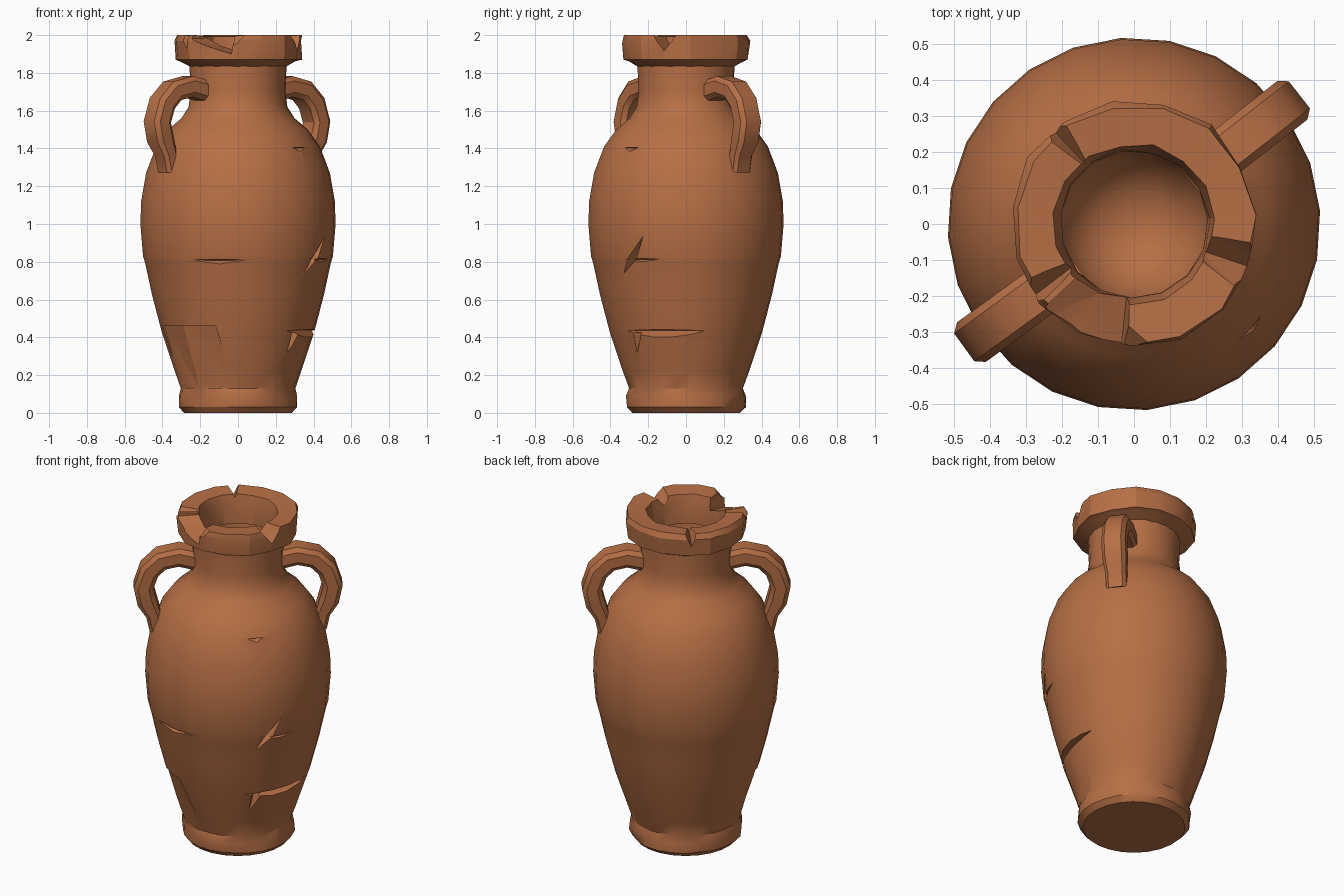
import bpy, bmesh, math, random
from mathutils import Vector

if "Cube" in bpy.data.objects:
    bpy.data.objects.remove(bpy.data.objects["Cube"])

random.seed(4)
clay = bpy.data.materials.new("terracotta")
clay.diffuse_color = (0.47, 0.16, 0.06, 1)
clay.use_nodes = True
clay.node_tree.nodes["Principled BSDF"].inputs["Base Color"].default_value = clay.diffuse_color


def cyl(a, r, z):
    a = math.radians(a)
    return Vector((r * math.cos(a), r * math.sin(a), z))


def make(name, bm):
    bmesh.ops.remove_doubles(bm, verts=bm.verts, dist=1e-5)
    bmesh.ops.recalc_face_normals(bm, faces=bm.faces)
    me = bpy.data.meshes.new(name)
    bm.to_mesh(me)
    bm.free()
    me.materials.append(clay)
    ob = bpy.data.objects.new(name, me)
    bpy.context.collection.objects.link(ob)
    return ob


def bridge(bm, rings, closed=False):
    n = len(rings[0])
    pairs = list(zip(rings, rings[1:])) + ([(rings[-1], rings[0])] if closed else [])
    for a, b in pairs:
        for i in range(n):
            j = (i + 1) % n
            bm.faces.new((a[i], a[j], b[j], b[i]))


def lathe(name, profile, sides, closed=False, jitter=0.0):
    bm = bmesh.new()
    rings = []
    for r, z in profile:
        ring = []
        for i in range(sides):
            k = random.uniform(-jitter, jitter) if r > 0 else 0
            ring.append(bm.verts.new(cyl(360 * i / sides + 4, r + k, z)))
        rings.append(ring)
    bridge(bm, rings, closed)
    return make(name, bm)


def carve(ob, chips):
    # each chip is the convex hull of (angle, radius, height) points
    for pts in chips:
        bm = bmesh.new()
        for p in pts:
            bm.verts.new(cyl(*p))
        res = bmesh.ops.convex_hull(bm, input=bm.verts)
        junk = [g for g in res["geom_interior"] if isinstance(g, bmesh.types.BMVert)]
        if junk:
            bmesh.ops.delete(bm, geom=junk, context='VERTS')
        cutter = make("chip_cutter", bm)
        cutter.hide_render = True
        mod = ob.modifiers.new("chip", 'BOOLEAN')
        mod.operation = 'DIFFERENCE'
        mod.solver = 'EXACT'
        mod.object = cutter
        bpy.context.view_layer.objects.active = ob
        bpy.ops.object.modifier_apply(modifier=mod.name)
        bpy.data.objects.remove(cutter)


def smooth(ob, deg):
    bpy.ops.object.select_all(action='DESELECT')
    ob.select_set(True)
    bpy.context.view_layer.objects.active = ob
    bpy.ops.object.shade_smooth_by_angle(angle=math.radians(deg))


def crack(a0, a1, r, z, drop=0.07, depth=0.035):
    # thin undercut crack, deepest in the middle
    m = (a0 + a1) / 2
    return [(a0, r + 0.005, z), (a1, r + 0.005, z), (m, r - depth, z - 0.004),
            (m, r + 0.07, z + 0.012), (m, r + 0.07, z - drop)]


# Body: foot, belly, shoulder, neck and hollow mouth
body = lathe("vase_body", [
    (0, 0), (0.285, 0), (0.312, 0.03), (0.316, 0.09), (0.306, 0.13), (0.335, 0.22),
    (0.405, 0.43), (0.455, 0.62), (0.492, 0.79), (0.504, 0.83), (0.518, 1.0),
    (0.514, 1.12), (0.488, 1.27), (0.435, 1.41), (0.37, 1.5), (0.30, 1.56),
    (0.262, 1.62), (0.252, 1.7), (0.258, 1.85), (0.225, 1.85), (0.215, 1.72),
    (0.175, 1.6), (0.1, 1.53), (0, 1.51)], 24)
for v in body.data.vertices:          # slightly worn foot
    if 0.01 < v.co.z < 0.15:
        k = 1 + random.uniform(-0.02, 0.02)
        v.co.x *= k
        v.co.y *= k


def shard(a0, a1, b0, b1):
    # shallow missing shard between z 0.12 and 0.46
    out = []
    for d in (0, 0.12):
        out += [(a0, 0.402 + d, 0.46), (a1, 0.402 + d, 0.46),
                (b0, 0.313 + d, 0.13), (b1, 0.313 + d, 0.13)]
    return out


carve(body, [
    crack(-120, -84, 0.498, 0.81),
    crack(-50, -34, 0.44, 1.405, 0.05),
    crack(-42, -14, 0.498, 0.815, 0.05, 0.025),
    crack(-52, 16, 0.408, 0.435, 0.09, 0.045),
    # diagonal gouge on the front right
    [(-46, 0.49, 0.71), (-26, 0.515, 0.94), (-35, 0.455, 0.82),
     (-42, 0.56, 0.81), (-29, 0.56, 0.80)],
    # small triangular gouge below the lower crack
    [(-46, 0.43, 0.43), (-33, 0.43, 0.43), (-41, 0.36, 0.425),
     (-45, 0.365, 0.32), (-41, 0.5, 0.43), (-45, 0.45, 0.33)],
    shard(-165, -136, -165, -130),
    shard(-136, -107, -130, -93),
])
smooth(body, 32)

# Rim: coarse heavy lip with broken pieces
rim = lathe("vase_rim", [
    (0.25, 1.83), (0.31, 1.862), (0.335, 1.87), (0.342, 1.97), (0.333, 2.0),
    (0.222, 1.992), (0.207, 1.92), (0.205, 1.82)], 15, True)
for v in rim.data.vertices:
    if v.co.z > 1.85:
        k = 1 + random.uniform(-0.025, 0.025)
        v.co.x *= k
        v.co.y *= k

carve(rim, [
    # long sloping break at the front left
    [(-137, 0.16, 1.985), (-137, 0.42, 1.98), (-96, 0.16, 1.93), (-96, 0.42, 1.885),
     (-137, 0.16, 2.1), (-137, 0.42, 2.1), (-93, 0.16, 2.1), (-91, 0.42, 2.1)],
    # shallow spall beside it
    [(-95, 0.26, 2.01), (-78, 0.36, 2.01), (-94, 0.42, 1.87), (-92, 0.45, 2.05)],
    # narrow left notch
    [(-155, 0.42, 2.03), (-138, 0.42, 2.03), (-144, 0.42, 1.9),
     (-146, 0.17, 1.97), (-150, 0.17, 2.03), (-143, 0.17, 2.03)],
    # back left notch
    [(138, 0.42, 2.03), (122, 0.42, 2.03), (131, 0.42, 1.89),
     (129, 0.2, 1.98), (131, 0.2, 2.03), (127, 0.2, 2.03)],
    # right notch
    [(-34, 0.42, 2.03), (-20, 0.42, 1.9), (-7, 0.42, 2.03), (-22, 0.17, 1.95),
     (-30, 0.17, 2.03), (2, 0.17, 2.03)],
])
smooth(rim, 25)

# Handles: flat strap swept from neck to shoulder
PATH = [(0.21, 1.70), (0.33, 1.728), (0.43, 1.705), (0.495, 1.64),
        (0.528, 1.54), (0.508, 1.45), (0.472, 1.37), (0.452, 1.28)]
SECTION = [(1, 0.55), (0.7, 1), (-0.7, 1), (-1, 0.55),
           (-1, -0.55), (-0.7, -1), (0.7, -1), (1, -0.55)]


def handle(name, angle):
    bm = bmesh.new()
    side = cyl(angle + 90, 1, 0)
    rings = []
    for i, (r, z) in enumerate(PATH):
        p = cyl(angle, r, z)
        lo, hi = PATH[max(i - 1, 0)], PATH[min(i + 1, len(PATH) - 1)]
        tan = (cyl(angle, *hi) - cyl(angle, *lo)).normalized()
        nor = side.cross(tan)
        w = 0.068 if i < 6 else 0.058
        t = 0.055 if i < 6 else 0.042
        rings.append([bm.verts.new(p + side * (u * w) + nor * (v * t)) for u, v in SECTION])
    bridge(bm, rings)
    bm.faces.new(rings[0])
    bm.faces.new(rings[-1])
    smooth(make(name, bm), 32)


handle("right_handle", 38)
handle("left_handle", 216)
